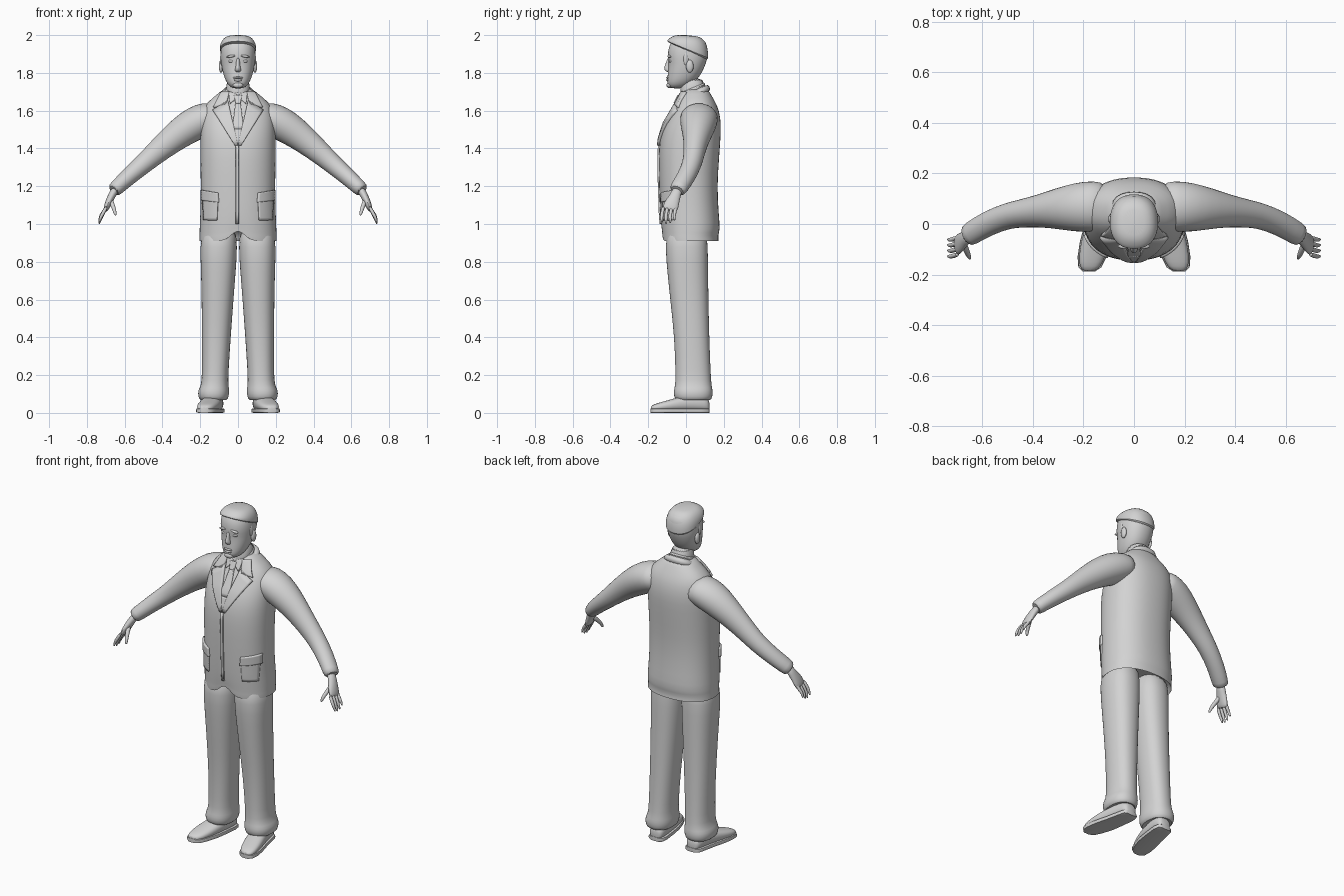
import bpy, bmesh, math
from mathutils import Vector

GREY = bpy.data.materials.new("plain_grey")
GREY.diffuse_color = (0.65, 0.65, 0.65, 1)


def finish(name, bm, subsurf=1, angle=50):
    bmesh.ops.recalc_face_normals(bm, faces=bm.faces)
    me = bpy.data.meshes.new(name)
    bm.to_mesh(me)
    bm.free()
    me.materials.append(GREY)
    ob = bpy.data.objects.new(name, me)
    bpy.context.collection.objects.link(ob)
    if subsurf:
        ob.modifiers.new("smooth", 'SUBSURF').levels = subsurf
        ob.modifiers["smooth"].render_levels = subsurf
    bpy.ops.object.select_all(action='DESELECT')
    ob.select_set(True)
    bpy.context.view_layer.objects.active = ob
    bpy.ops.object.shade_smooth_by_angle(angle=math.radians(angle))
    return ob


def loft(name, rings, s=1, subsurf=1, edit=None):
    """Skin rings of points, cap both ends; s=-1 mirrors in x."""
    bm = bmesh.new()
    vs = [[bm.verts.new((p[0] * s, p[1], p[2])) for p in r] for r in rings]
    n = len(vs[0])
    for a, b in zip(vs, vs[1:]):
        for i in range(n):
            bm.faces.new((a[i], a[(i + 1) % n], b[(i + 1) % n], b[i]))
    bm.faces.new(vs[0])
    bm.faces.new(vs[-1])
    if edit:
        for v in bm.verts:
            edit(v)
    return finish(name, bm, subsurf)


def oval(n, p=2.0):
    """Unit superellipse."""
    out = []
    for i in range(n):
        a = 2 * math.pi * i / n
        c, d = math.cos(a), math.sin(a)
        out.append((math.copysign(abs(c) ** (2 / p), c), math.copysign(abs(d) ** (2 / p), d)))
    return out


def level(z, hw, y0, y1, xc=0, p=2.3, n=24, tilt=0):
    """Horizontal ring, optionally tilted up towards the back."""
    r = (y1 - y0) / 2
    return [(xc + u * hw, (y0 + y1) / 2 + v * r, z + tilt * v * r) for u, v in oval(n, p)]


def tube(name, path, s=1, n=12, subsurf=1):
    """Rings (x, y, z, radius across, radius in depth) along a path."""
    pts = [Vector(q[:3]) for q in path]
    rings = []
    for i, q in enumerate(path):
        t = (pts[min(i + 1, len(pts) - 1)] - pts[max(i - 1, 0)]).normalized()
        a = t.cross(Vector((0, 1, 0))).normalized()
        b = a.cross(t)
        rings.append([pts[i] + a * u * q[3] + b * v * q[4] for u, v in oval(n)])
    return loft(name, rings, s, subsurf)


def blob(name, c, r, rot=0):
    bm = bmesh.new()
    bmesh.ops.create_uvsphere(bm, u_segments=14, v_segments=8, radius=1)
    for v in bm.verts:
        x, y, z = v.co.x * r[0], v.co.y * r[1], v.co.z * r[2]
        v.co = (c[0] + x, c[1] + y, c[2] + z + rot * x)
    return finish(name, bm, 0)


# jacket body: z, half width, front, back
COAT = [(0.90, .207, -.128, .176), (0.94, .203, -.128, .168), (0.965, .205, -.131, .182),
        (1.05, .20, -.138, .174), (1.2, .197, -.143, .165), (1.35, .20, -.147, .176),
        (1.45, .20, -.14, .183), (1.53, .198, -.115, .187), (1.60, .188, -.075, .176),
        (1.645, .165, -.05, .156), (1.69, .105, -.028, .13), (1.72, .075, -.01, .112)]


def front_notch(v):
    if v.co.z < 1.0 and v.co.y < 0:
        v.co.z += max(0, 1 - abs(v.co.x) / .06) * max(0, 1.0 - v.co.z) * .8


inner = [level(.98, .17, -.1, .14, n=32), level(.92, .198, -.12, .167, n=32)]
loft("jacket", inner + [level(*r, n=32) for r in COAT], edit=front_notch)


def front_y(x, z):
    """Depth of the jacket front."""
    for a, b in zip(COAT, COAT[1:]):
        if a[0] <= z <= b[0]:
            t = (z - a[0]) / (b[0] - a[0])
            _, hw, y0, y1 = [p + (q - p) * t for p, q in zip(a, b)]
            k = max(0, 1 - min(1, abs(x) / hw) ** 2.3) ** (1 / 2.3)
            return (y0 + y1) / 2 - (y1 - y0) / 2 * k
    return 0


def patch(name, corners, off, s=1, n=8):
    """Cloth panel following the jacket front, corners in x, z."""
    bm = bmesh.new()
    a, b, c, d = [Vector(q) for q in corners]
    grid = []
    for i in range(n + 1):
        row = []
        for j in range(n + 1):
            q = a.lerp(b, i / n).lerp(d.lerp(c, i / n), j / n)
            row.append(bm.verts.new((q.x * s, front_y(q.x, q.y), q.y)))
        grid.append(row)
    for i in range(n):
        for j in range(n):
            bm.faces.new((grid[i][j], grid[i + 1][j], grid[i + 1][j + 1], grid[i][j + 1]))
    ob = finish(name, bm, 0, 35)
    m = ob.modifiers.new("thickness", 'SOLIDIFY')
    m.thickness, m.offset = off * 2, 0
    ob.modifiers.move(len(ob.modifiers) - 1, 0)


# jacket front edge, tie
patch("front_edge", [(-.012, 1.42), (.004, 1.42), (.004, 1.0), (-.012, 1.0)], .006)
patch("tie_knot", [(-.02, 1.678), (.02, 1.678), (.013, 1.635), (-.013, 1.635)], .012)
patch("tie_blade", [(-.013, 1.64), (.013, 1.64), (.03, 1.50), (-.03, 1.50)], .008)
patch("tie_lower", [(-.03, 1.50), (.03, 1.50), (.008, 1.425), (-.008, 1.425)], .008)

# collars around the neck
loft("jacket_collar", [level(1.665, .105, -.03, .138, tilt=.35), level(1.70, .088, -.02, .124, tilt=.45),
                       level(1.715, .072, -.005, .11, tilt=.45)])
loft("shirt_collar", [level(1.67, .074, -.034, .107, tilt=.4), level(1.72, .067, -.036, .102, tilt=.4),
                      level(1.725, .06, -.028, .096, tilt=.4)])

# head and neck
loft("neck", [level(1.62, .066, -.035, .1), level(1.70, .062, -.03, .098), level(1.78, .064, -.03, .1)])
loft("head", [level(*r, p=2.2) for r in
              [(1.716, .03, -.085, -.015), (1.74, .056, -.1, .03), (1.77, .071, -.099, .065),
               (1.81, .083, -.096, .09), (1.855, .09, -.092, .108), (1.89, .094, -.1, .117),
               (1.95, .091, -.09, .114), (1.98, .072, -.065, .093), (1.995, .04, -.035, .05)]])
loft("hair", [level(*r, p=2.3, tilt=t) for r, t in
              [((1.915, .09, -.09, .108), -.45), ((1.918, .098, -.102, .121), -.45),
               ((1.955, .095, -.098, .117), -.2), ((1.985, .076, -.076, .096), -.08),
               ((2.0, .045, -.05, .06), -.05)]])
loft("nose", [level(z, w, y, -.07, p=2, n=10) for z, w, y in
              [(1.803, .012, -.1), (1.812, .019, -.113), (1.825, .015, -.12), (1.85, .01, -.108),
               (1.885, .011, -.098)]])
blob("upper_lip", (0, -.096, 1.774), (.027, .009, .006))
blob("lower_lip", (0, -.096, 1.762), (.023, .009, .007))
blob("chin", (0, -.088, 1.735), (.028, .015, .016))

for s, side in ((1, "left"), (-1, "right")):
    # face details
    blob(side + "_brow", (s * .036, -.088, 1.888), (.027, .011, .007), -s * .15)
    blob(side + "_eye", (s * .035, -.081, 1.862), (.017, .01, .008))
    blob(side + "_ear", (s * .09, .02, 1.835), (.012, .02, .034))
    blob(side + "_sideburn", (s * .087, .0, 1.875), (.008, .014, .035))

    # lapels, shirt wings, pockets
    patch(side + "_collar_fold", [(.045, 1.695), (.085, 1.695), (.128, 1.615), (.062, 1.63)], .011, s)
    patch(side + "_lapel", [(.052, 1.65), (.132, 1.60), (.016, 1.415), (.0, 1.415)], .011, s)
    patch(side + "_shirt_wing", [(.008, 1.685), (.05, 1.70), (.042, 1.635), (.014, 1.66)], .008, s)
    patch(side + "_pocket_flap", [(.105, 1.165), (.19, 1.18), (.19, 1.125), (.1, 1.115)], .01, s)
    patch(side + "_pocket", [(.105, 1.13), (.185, 1.13), (.18, 1.02), (.11, 1.02)], .005, s)

    # sleeve and cuff
    tube(side + "_sleeve", [(.10, .07, 1.57, .07, .095), (.16, .07, 1.562, .088, .103),
                            (.225, .066, 1.535, .093, .1), (.30, .06, 1.487, .083, .083),
                            (.37, .052, 1.432, .072, .066), (.44, .042, 1.372, .061, .057),
                            (.50, .033, 1.318, .053, .052), (.58, .002, 1.25, .046, .05),
                            (.648, -.04, 1.187, .041, .048), (.66, -.048, 1.175, .037, .043),
                            (.652, -.044, 1.182, .026, .03)][:10], s, 16)
    # hand
    tube(side + "_palm", [(.645, -.04, 1.19, .022, .028), (.668, -.056, 1.152, .021, .028),
                          (.685, -.073, 1.115, .019, .04), (.697, -.083, 1.085, .016, .042),
                          (.702, -.087, 1.07, .010, .038)], s)
    for i, name in enumerate(("index", "middle", "ring", "little")):
        y = -.119 + .022 * i
        drop = (.008, 0, .004, .018)[i]
        tube(side + "_" + name + "_finger",
             [(.694, y, 1.095, .010, .010), (.714, y - .007, 1.058, .0105, .0105),
              (.726, y - .010, 1.03 + drop, .009, .009), (.734, y - .008, 1.006 + drop, .006, .006),
              (.735, y - .008, 1.0 + drop, .003, .003)], s, 8)
    tube(side + "_thumb", [(.675, -.07, 1.13, .014, .016), (.664, -.1, 1.1, .013, .013),
                           (.655, -.123, 1.075, .011, .011), (.649, -.134, 1.052, .008, .008),
                           (.648, -.136, 1.045, .004, .004)], s, 8)

    # trouser leg: z, centre x, half width, front, back
    loft(side + "_trouser_leg", [level(z, w, a, b, xc=x, n=20) for z, x, w, a, b in
                                 [(1.0, .1, .09, -.1, .11), (.88, .102, .1, -.112, .117),
                                  (.75, .104, .093, -.1, .118), (.6, .108, .085, -.085, .12),
                                  (.4, .115, .077, -.062, .124), (.2, .121, .070, -.056, .132),
                                  (.145, .123, .073, -.058, .136), (.12, .129, .084, -.066, .143),
                                  (.085, .13, .082, -.066, .142), (.062, .13, .07, -.05, .13),
                                  (.08, .13, .055, -.035, .11)]], s)

    # shoe upper and sole: y, centre x, half width, height
    shoe = [(.125, .122, .025, .06), (.115, .122, .042, .08), (.08, .124, .05, .095),
            (0, .137, .054, .095), (-.07, .152, .058, .075), (-.13, .166, .053, .058),
            (-.17, .174, .042, .046), (-.188, .178, .02, .034)]
    loft(side + "_shoe", [[(x + u * w, y, .008 + (h - .008) * (v + 1) / 2) for u, v in oval(16, 2.5)]
                          for y, x, w, h in shoe], s)
    loft(side + "_sole", [[(x + u * (w + .004), y, .012 + v * .012) for u, v in oval(12, 6)]
                          for y, x, w, h in shoe], s, 0)
